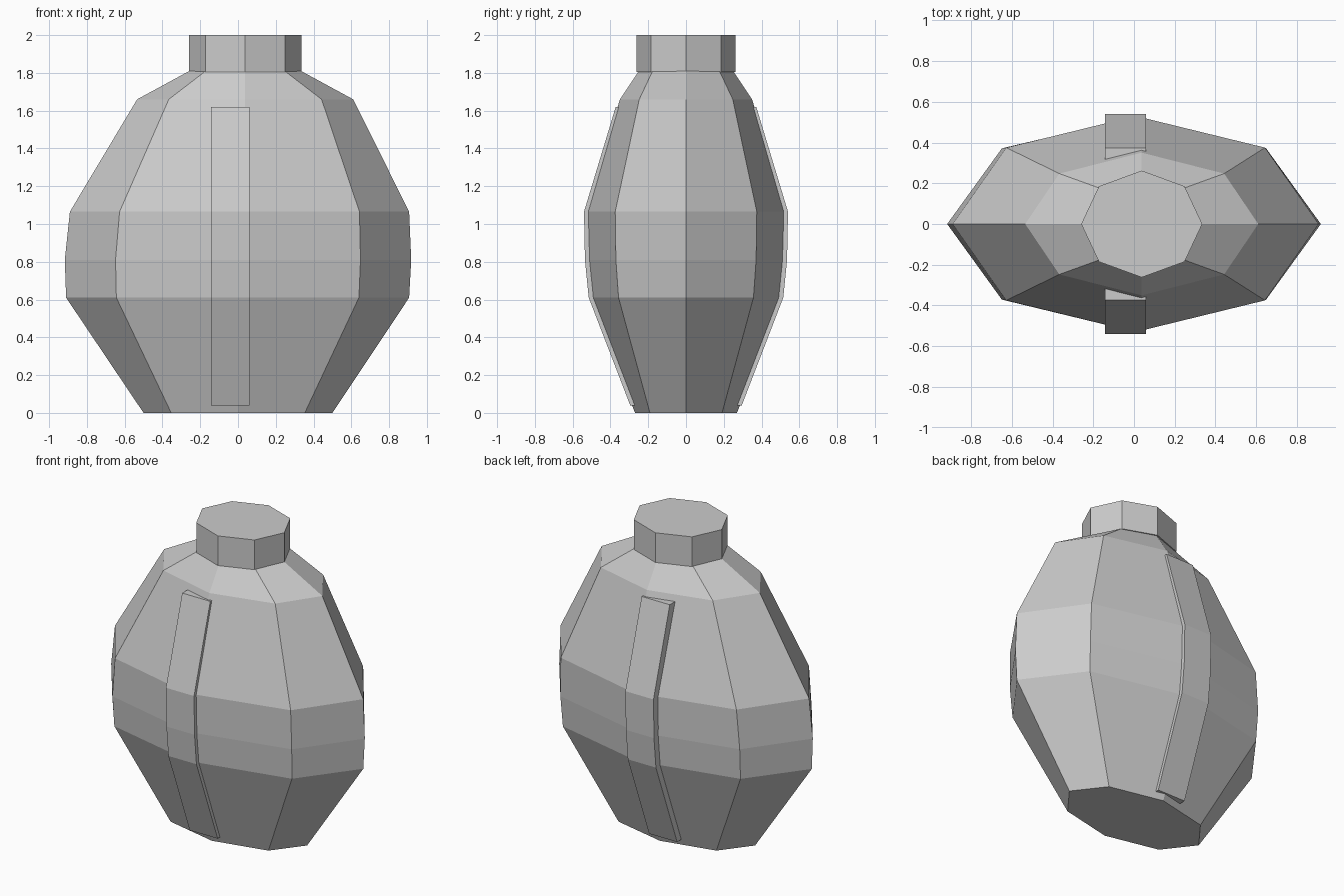
import bpy, bmesh, math

if "Cube" in bpy.data.objects:
    bpy.data.objects.remove(bpy.data.objects["Cube"])

grey = bpy.data.materials.new("plain grey")
grey.diffuse_color = (0.6, 0.6, 0.6, 1)
grey.use_nodes = True
grey.node_tree.nodes["Principled BSDF"].inputs["Base Color"].default_value = grey.diffuse_color


def finish(name, bm):
    bmesh.ops.recalc_face_normals(bm, faces=bm.faces[:])
    me = bpy.data.meshes.new(name)
    bm.to_mesh(me)
    bm.free()
    me.materials.append(grey)
    ob = bpy.data.objects.new(name, me)
    bpy.context.collection.objects.link(ob)
    return ob


def skin(name, loops):
    """Bridge closed loops of points and cap both ends."""
    bm = bmesh.new()
    rings = [[bm.verts.new(p) for p in loop] for loop in loops]
    for a, b in zip(rings, rings[1:]):
        n = len(a)
        for i in range(n):
            j = (i + 1) % n
            bm.faces.new((a[i], a[j], b[j], b[i]))
    bm.faces.new(rings[0][::-1])
    bm.faces.new(rings[-1])
    return finish(name, bm)


def octagon(z, cx, rx, ry):
    return [(cx + rx * math.cos(i * math.pi / 4), ry * math.sin(i * math.pi / 4), z)
            for i in range(8)]


# Flattened eight-sided body: height, centre x, half width, half depth
body = [(0, 0, 0.50, 0.27), (0.61, -0.002, 0.908, 0.505), (0.81, 0, 0.917, 0.525),
        (1.065, 0.008, 0.898, 0.53), (1.66, 0.038, 0.572, 0.35), (1.81, 0.038, 0.296, 0.25)]
skin("bottle_body", [octagon(*r) for r in body])

# Neck cap, slightly deeper than the body top
skin("neck_cap", [octagon(z, 0.038, 0.297, 0.262) for z in (1.806, 2.0)])


# Raised bands following the body profile on front and back
def depth_at(z):
    for a, b in zip(body, body[1:]):
        if a[0] <= z <= b[0]:
            t = (z - a[0]) / (b[0] - a[0])
            return a[3] + t * (b[3] - a[3])


for side, name in ((-1, "front_band"), (1, "back_band")):
    loops = []
    for z in (0.04, 0.61, 0.81, 1.065, 1.62):
        y = depth_at(z) + 0.01
        loops.append([(x, side * d, z) for x, d in
                      ((-0.143, y), (0.06, y), (0.06, y - 0.065), (-0.143, y - 0.065))])
    skin(name, loops)
